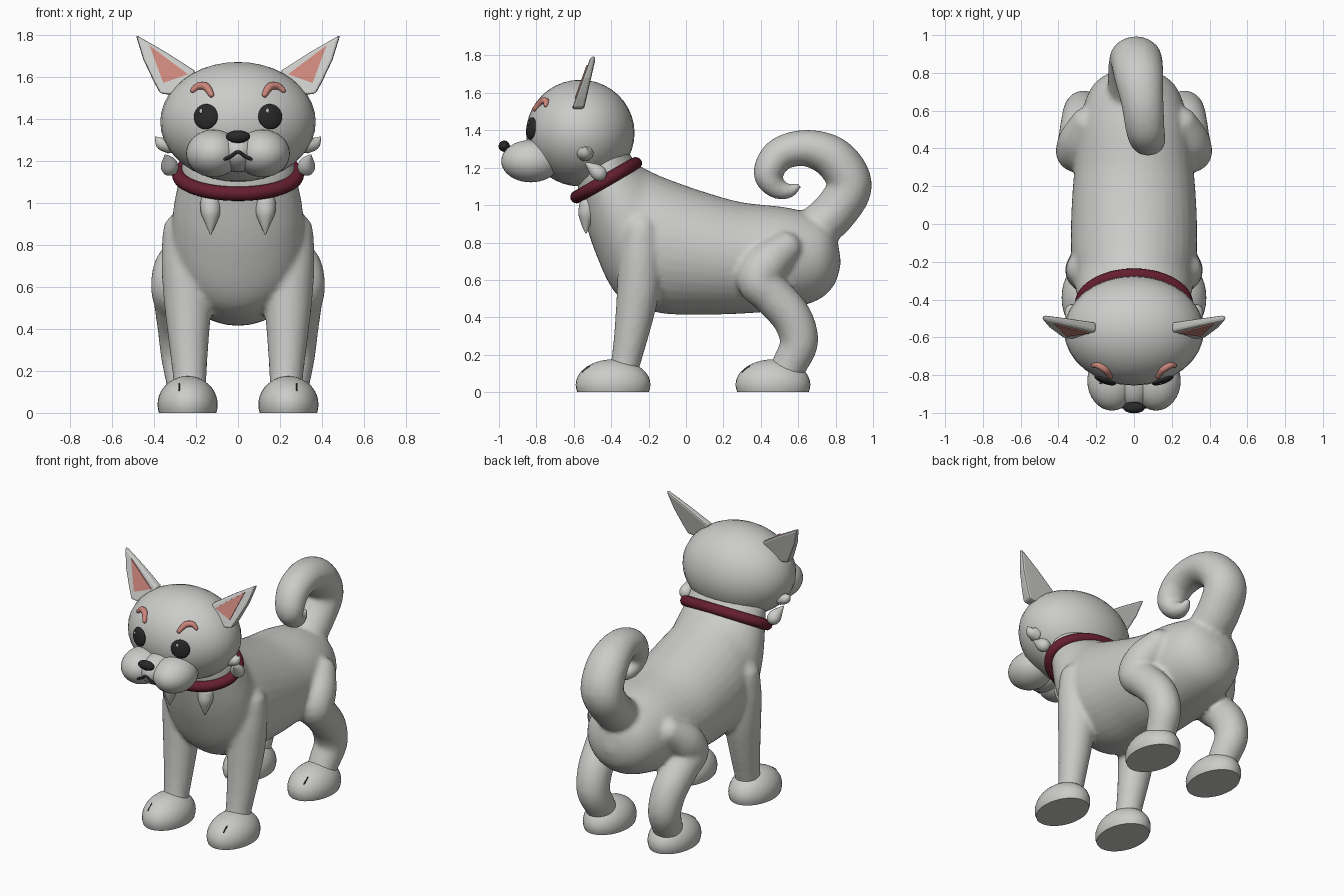
import bpy, bmesh, math
from mathutils import Vector, Matrix

if "Cube" in bpy.data.objects:
    bpy.data.objects.remove(bpy.data.objects["Cube"])


def material(name, rgb):
    m = bpy.data.materials.new(name)
    m.use_nodes = True
    m.diffuse_color = (*rgb, 1)
    m.node_tree.nodes["Principled BSDF"].inputs["Base Color"].default_value = (*rgb, 1)
    return m


FUR = material("pale grey fur", (0.6, 0.6, 0.585))
PINK = material("salmon pink", (0.6, 0.24, 0.2))
RED = material("dark red", (0.13, 0.013, 0.028))
BLACK = material("soft black", (0.022, 0.022, 0.022))
WHITE = material("eye shine", (0.5, 0.5, 0.5))


def finish(name, bm, mat, smooth=True):
    bmesh.ops.recalc_face_normals(bm, faces=bm.faces)
    me = bpy.data.meshes.new(name)
    bm.to_mesh(me)
    bm.free()
    me.materials.append(mat)
    for p in me.polygons:
        p.use_smooth = smooth
    ob = bpy.data.objects.new(name, me)
    bpy.context.collection.objects.link(ob)
    return ob


def spline(pts, n=6, closed=False):
    """Catmull-Rom samples through tuples of any length."""
    k = len(pts)
    get = (lambda i: pts[i % k]) if closed else (lambda i: pts[max(0, min(k - 1, i))])
    out = []
    for i in range(k if closed else k - 1):
        for j in range(n):
            t = j / n
            out.append([0.5 * (2 * b + (c - a) * t + (2 * a - 5 * b + 4 * c - d) * t * t
                               + (3 * b - a - 3 * c + d) * t ** 3)
                        for a, b, c, d in zip(get(i - 1), get(i), get(i + 1), get(i + 2))])
    return out if closed else out + [list(pts[-1])]


def skin(name, rings, mat, closed=False, seg=24):
    """Surface through rings given as (centre, half axis u, half axis v)."""
    bm = bmesh.new()
    loops = [[bm.verts.new(c + u * math.cos(a) + v * math.sin(a))
              for a in (math.tau * i / seg for i in range(seg))] for c, u, v in rings]
    pairs = list(zip(loops, loops[1:])) + ([(loops[-1], loops[0])] if closed else [])
    for p, q in pairs:
        for i in range(seg):
            j = (i + 1) % seg
            bm.faces.new((p[i], p[j], q[j], q[i]))
    if not closed:
        bm.faces.new(loops[0])
        bm.faces.new(loops[-1])
    return finish(name, bm, mat)


def tube(name, pts, mat, ref=(1, 0, 0), wide=1.0, closed=False, seg=20):
    """Round tube with rounded ends along points (x, y, z, radius)."""
    s = spline(pts, closed=closed)
    pos = [Vector(p[:3]) for p in s]
    k = len(pos)
    rings = []

    def ring(c, t, r):
        u = Vector(ref)
        u = (u - t * u.dot(t)).normalized()
        rings.append((c, u * r * wide, t.cross(u) * r))

    for i, p in enumerate(pos):
        nxt, prv = (pos[(i + 1) % k], pos[i - 1]) if closed else (pos[min(i + 1, k - 1)], pos[max(i - 1, 0)])
        t = (nxt - prv).normalized()
        r = s[i][3]
        if not closed and i == 0:
            for a in (1.45, 1.0, 0.5):
                ring(p - t * r * math.sin(a), t, r * math.cos(a))
        ring(p, t, r)
        if not closed and i == k - 1:
            for a in (0.5, 1.0, 1.45):
                ring(p + t * r * math.sin(a), t, r * math.cos(a))
    return skin(name, rings, mat, closed, seg)


def blob(name, loc, rad, mat, rot=None, floor=False):
    """Ellipsoid, optionally cut flat at the ground."""
    bm = bmesh.new()
    bmesh.ops.create_uvsphere(bm, u_segments=32, v_segments=20, radius=1)
    m = Matrix.Translation(loc) @ (rot.to_matrix().to_4x4() if rot else Matrix()) @ Matrix.Diagonal((*rad, 1))
    bmesh.ops.transform(bm, matrix=m, verts=bm.verts)
    if floor:
        cut = bmesh.ops.bisect_plane(bm, geom=bm.verts[:] + bm.edges[:] + bm.faces[:],
                                     plane_co=(0, 0, 0), plane_no=(0, 0, -1), clear_outer=True)
        bmesh.ops.contextual_create(bm, geom=[e for e in cut["geom_cut"] if isinstance(e, bmesh.types.BMEdge)])
    ob = finish(name, bm, mat)
    if floor:
        for p in ob.data.polygons:
            p.use_smooth = p.normal.z > -0.99
    return ob


def slab(name, outline, front, back, mat):
    """Plate from an (x, z) outline between two y rules."""
    bm = bmesh.new()
    f = [bm.verts.new((x, front(x, z), z)) for x, z in outline]
    b = [bm.verts.new((x, back(x, z), z)) for x, z in outline]
    bm.faces.new(f)
    bm.faces.new(b)
    for i in range(len(f)):
        j = (i + 1) % len(f)
        bm.faces.new((f[i], f[j], b[j], b[i]))
    return finish(name, bm, mat, False)


def flip(pts, s):
    return [(p[0] * s, *p[1:]) for p in pts]


SIDES = ((1, "left"), (-1, "right"))

# Torso: rings from (top y, top z, bottom y, bottom z, half width)
TORSO = [(0.825, 0.72, 0.825, 0.67, 0.03), (0.80, 0.84, 0.79, 0.57, 0.14), (0.73, 0.93, 0.70, 0.49, 0.23),
         (0.55, 0.985, 0.52, 0.44, 0.29), (0.3, 1.015, 0.3, 0.42, 0.315), (0.1, 1.07, 0.1, 0.415, 0.33),
         (-0.1, 1.14, -0.15, 0.425, 0.335), (-0.19, 1.18, -0.36, 0.51, 0.32),
         (-0.23, 1.2, -0.49, 0.76, 0.305), (-0.27, 1.23, -0.57, 1.04, 0.275), (-0.33, 1.32, -0.58, 1.14, 0.26)]
rings = [(Vector((0, (a + c) / 2, (b + d) / 2)), Vector((w, 0, 0)), Vector((0, (a - c) / 2, (b - d) / 2)))
         for a, b, c, d, w in spline(TORSO)]
coat = [skin("body", rings, FUR, seg=36)]

# Curled tail
coat.append(tube("tail", [(0, 0.68, 0.86, 0.12), (0, 0.80, 0.97, 0.12), (0.01, 0.875, 1.11, 0.12),
                          (0.025, 0.79, 1.25, 0.115), (0.045, 0.64, 1.305, 0.098), (0.06, 0.5, 1.27, 0.09),
                          (0.075, 0.44, 1.17, 0.08), (0.075, 0.48, 1.095, 0.06), (0.075, 0.55, 1.075, 0.04),
                          (0.075, 0.595, 1.1, 0.022)], FUR, wide=1.15))

# Legs, paws and toe slits
FRONT = [(0.26, -0.24, 0.86, 0.1), (0.25, -0.245, 0.72, 0.115), (0.24, -0.255, 0.55, 0.115),
         (0.235, -0.285, 0.35, 0.097), (0.23, -0.32, 0.17, 0.08), (0.23, -0.34, 0.1, 0.08)]
HIND = [(0.25, 0.53, 0.77, 0.09), (0.285, 0.44, 0.69, 0.115), (0.3, 0.385, 0.6, 0.115), (0.29, 0.46, 0.52, 0.11),
        (0.275, 0.565, 0.4, 0.108), (0.265, 0.605, 0.27, 0.102), (0.25, 0.56, 0.16, 0.095), (0.245, 0.52, 0.09, 0.09)]
for s, side in SIDES:
    for kind, path, py in (("front", FRONT, -0.39), ("hind", HIND, 0.465)):
        coat.append(tube(f"{side}_{kind}_leg", flip(path, s), FUR))
        blob(f"{side}_{kind}_paw", (0.24 * s, py, 0.04), (0.143, 0.2, 0.135), FUR, floor=True)
        for x in (-0.025, 0.025):
            tube(f"{side}_{kind}_toe_slit", [((0.255 + x) * s, py - 0.163, 0.108, 0.004),
                                            ((0.255 + x) * s, py - 0.125, 0.138, 0.004)], BLACK, seg=8)

# Merge torso, tail and legs into one soft skin
for ob in bpy.context.selected_objects:
    ob.select_set(False)
for ob in coat:
    ob.select_set(True)
bpy.context.view_layer.objects.active = coat[0]
bpy.ops.object.join()
remesh = coat[0].modifiers.new("merge", "REMESH")
remesh.mode = "VOXEL"
remesh.voxel_size = 0.015
remesh.use_smooth_shade = True
soften = coat[0].modifiers.new("soften", "SMOOTH")
soften.iterations = 6

# Head and muzzle
HC, HR = Vector((0, -0.565, 1.385)), Vector((0.37, 0.29, 0.285))
blob("head", HC, HR, FUR)
blob("muzzle_middle", (0, -0.82, 1.245), (0.1, 0.155, 0.1), FUR)
blob("nose", (0, -0.972, 1.315), (0.058, 0.03, 0.03), BLACK)


def face_point(x, z):
    return HC.y - HR.y * math.sqrt(max(0, 1 - (x / HR.x) ** 2 - ((z - HC.z) / HR.z) ** 2))


tube("mouth", [(x, -0.976 + abs(x) * 0.12, z, 0.008) for x, z in
               ((-0.062, 1.208), (-0.035, 1.22), (0, 1.242), (0.035, 1.22), (0.062, 1.208))],
     BLACK, ref=(0, 1, 0), seg=8)

EAR = [(0.487, 1.8), (0.34, 1.715), (0.2, 1.625), (0.23, 1.54), (0.33, 1.515), (0.37, 1.52), (0.4, 1.575), (0.45, 1.68)]
EAR_INNER = [(0.422, 1.75), (0.238, 1.612), (0.355, 1.57)]


def ear_front(x, z):
    return -0.61 + (z - 1.515) * 0.36


def ear_back(x, z):
    return ear_front(x, z) + 0.065 - (z - 1.515) * 0.13


for s, side in SIDES:
    blob(f"{side}_muzzle", (0.117 * s, -0.83, 1.235), (0.13, 0.158, 0.113), FUR)
    # Eyes lie on the curved face
    ex, ez = 0.153 * s, 1.41
    spot = Vector((ex, face_point(ex, ez), ez))
    n = Vector([(p - c) / r ** 2 for p, c, r in zip(spot, HC, HR)]).normalized()
    blob(f"{side}_eye", spot, (0.06, 0.06, 0.018), BLACK, n.to_track_quat("Z", "Y"))
    blob(f"{side}_eye_shine", spot + n * 0.016 + Vector((-0.018, 0, 0.025)), (0.009, 0.012, 0.005), WHITE,
         n.to_track_quat("Z", "Y"))
    # Eyebrows
    brow = [(0.215, 1.535, 0.012), (0.188, 1.555, 0.018), (0.152, 1.552, 0.019), (0.127, 1.515, 0.014)]
    tube(f"{side}_eyebrow", [(x * s, face_point(x, z) - 0.004, z, r) for x, z, r in brow], PINK, ref=(0, 1, 0), seg=12)
    # Ears with coloured inner plates
    ear = slab(f"{side}_ear", flip(EAR, s), ear_front, ear_back, FUR)
    bev = ear.modifiers.new("soft edge", "BEVEL")
    bev.width = 0.012
    bev.segments = 2
    slab(f"{side}_inner_ear", flip(EAR_INNER, s), lambda x, z: ear_front(x, z) - 0.006,
         lambda x, z: ear_front(x, z) + 0.002, PINK)
    # Fur tufts on the cheeks and chest
    tube(f"{side}_upper_cheek_tuft", flip([(0.33, -0.54, 1.28, 0.045), (0.365, -0.54, 1.285, 0.032),
                                           (0.39, -0.54, 1.31, 0.006)], s), FUR, ref=(0, 1, 0))
    tube(f"{side}_lower_cheek_tuft", flip([(0.325, -0.465, 1.17, 0.042), (0.33, -0.49, 1.19, 0.036),
                                           (0.345, -0.535, 1.225, 0.006)], s), FUR, ref=(0, 0, 1))
    tube(f"{side}_chest_tuft", flip([(0.13, -0.52, 1.0, 0.05), (0.13, -0.53, 0.95, 0.046),
                                     (0.13, -0.535, 0.9, 0.026), (0.13, -0.535, 0.855, 0.006)], s), FUR)

# Tilted collar
along = Vector((0, 0.158, 0.09))
loop = []
for i in range(16):
    a = math.tau * i / 16
    p = Vector((0.28 * math.cos(a), -0.427, 1.133)) + along * math.sin(a)
    loop.append((*p, 0.034))
tube("collar", loop, RED, ref=Vector((1, 0, 0)).cross(along).normalized(), closed=True, seg=14)
